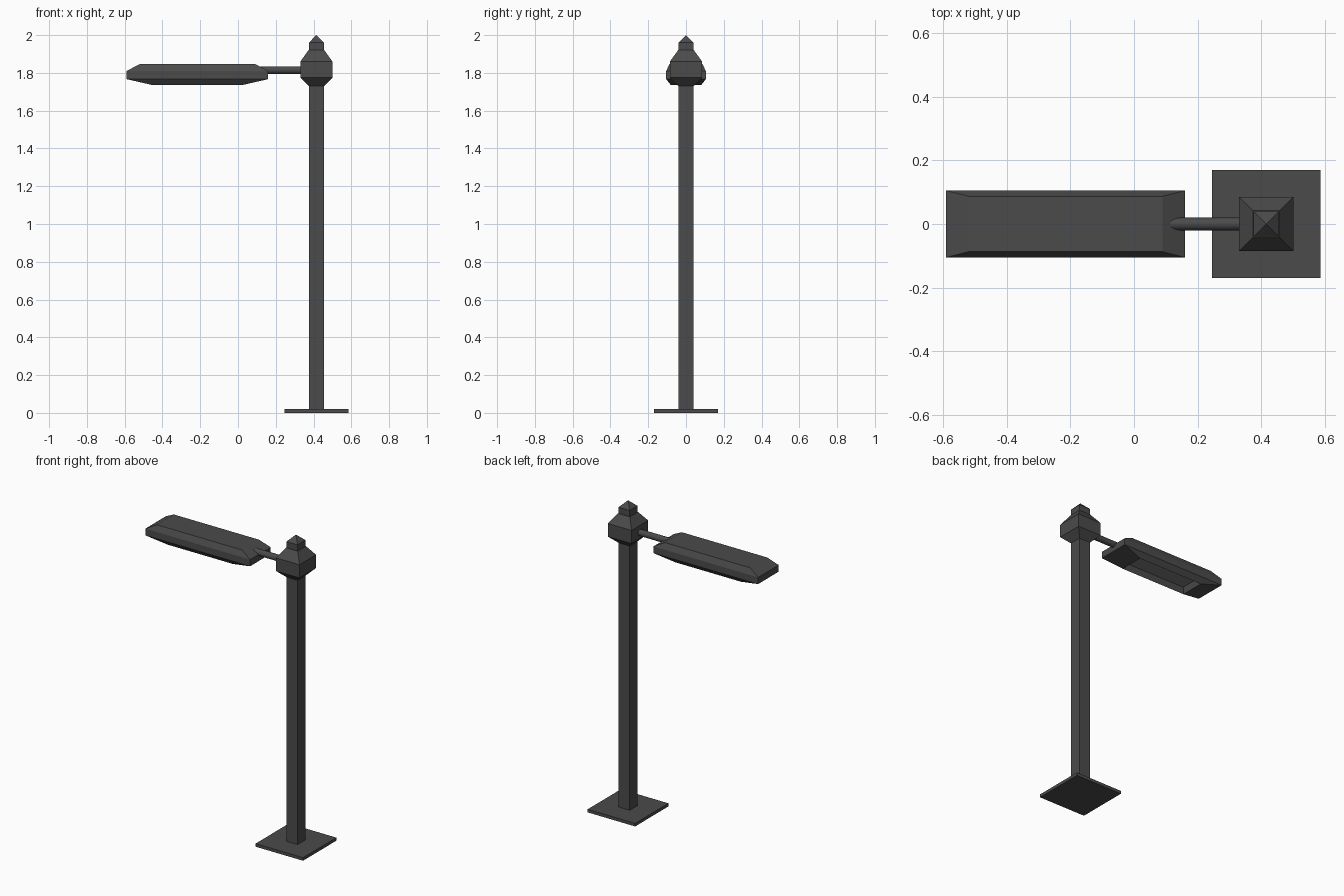
import bpy
import bmesh
import math

cube = bpy.data.objects.get("Cube")
if cube:
    bpy.data.objects.remove(cube, do_unlink=True)


def make_material(name, value):
    mat = bpy.data.materials.new(name)
    mat.use_nodes = True
    colour = (value, value, value, 1)
    mat.diffuse_color = colour
    mat.node_tree.nodes["Principled BSDF"].inputs["Base Color"].default_value = colour
    return mat


metal = make_material("dark_grey_metal", 0.07)
glass = make_material("grey_lens", 0.2)


def rect_loft(name, rings, x=0, mats=(metal,), end_slot=0):
    """Join rectangles (x half, y half, z) from first to last and cap both ends."""
    bm = bmesh.new()
    loops = []
    for hx, hy, z in rings:
        corners = [(-hx, -hy), (hx, -hy), (hx, hy), (-hx, hy)]
        loops.append([bm.verts.new((x + cx, cy, z)) for cx, cy in corners])
    for a, b in zip(loops, loops[1:]):
        for i in range(4):
            j = (i + 1) % 4
            bm.faces.new((a[i], a[j], b[j], b[i]))
    bm.faces.new(loops[0][::-1])
    bm.faces.new(loops[-1]).material_index = end_slot
    bmesh.ops.remove_doubles(bm, verts=bm.verts, dist=0.0001)
    bmesh.ops.recalc_face_normals(bm, faces=bm.faces)
    mesh = bpy.data.meshes.new(name)
    bm.to_mesh(mesh)
    bm.free()
    for mat in mats:
        mesh.materials.append(mat)
    obj = bpy.data.objects.new(name, mesh)
    bpy.context.collection.objects.link(obj)
    return obj


def square_loft(name, profile):
    return rect_loft(name, [(h, h, z) for h, z in profile], x=POLE_X)


# Square column: foot plate, pole and faceted head with pointed cap
POLE_X = 0.415
square_loft("base_plate", [(0.17, 0), (0.17, 0.02)])
square_loft("pole", [(0.04, 0.02), (0.04, 1.74)])
square_loft("pole_head", [(0.04, 1.73), (0.085, 1.775), (0.085, 1.86), (0.042, 1.92)])
square_loft("finial", [(0.04, 1.915), (0.04, 1.96), (0.0, 2.0)])

# Lamp housing: chamfered top, straight rim, sloped skirt and recessed lens
rect_loft("lamp_housing", [
    (0.305, 0.087, 1.847),
    (0.375, 0.105, 1.81),
    (0.375, 0.105, 1.767),
    (0.235, 0.08, 1.735),
    (0.225, 0.07, 1.775),
], x=-0.215, mats=(metal, glass), end_slot=1)

# Round arm from the head into the housing
ARM_START, ARM_END = 0.07, 0.36
bpy.ops.mesh.primitive_cylinder_add(
    vertices=24, radius=0.02, depth=ARM_END - ARM_START,
    location=((ARM_START + ARM_END) / 2, 0, 1.815), rotation=(0, math.pi / 2, 0))
arm = bpy.context.object
arm.name = "arm"
arm.data.materials.append(metal)
bpy.ops.object.shade_smooth_by_angle()
